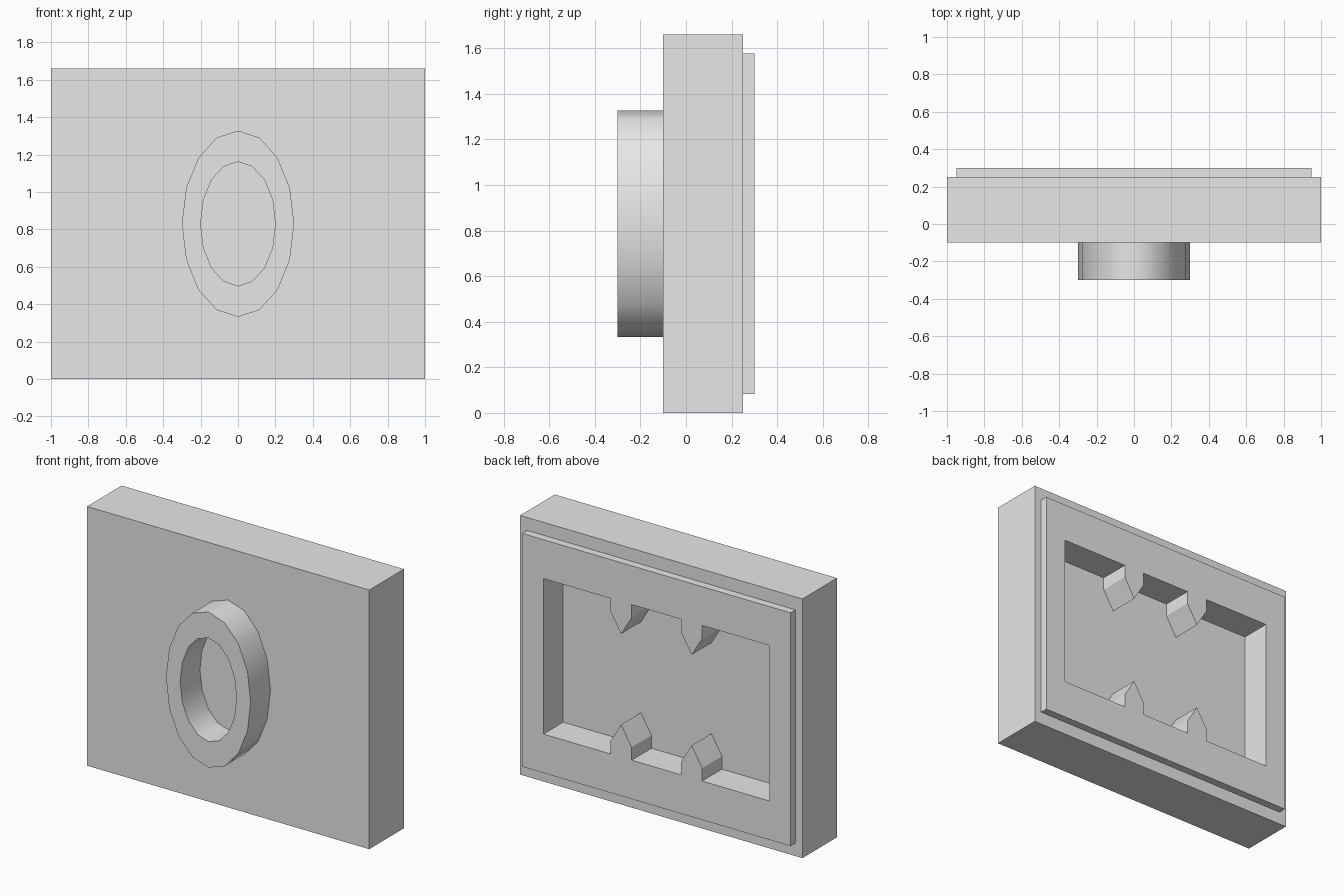
import bpy, bmesh, math

if "Cube" in bpy.data.objects:
    bpy.data.objects.remove(bpy.data.objects["Cube"])

H = 1.66           # total height
CZ = H / 2         # centre height

grey = bpy.data.materials.new("grey")
grey.diffuse_color = (0.8, 0.8, 0.8, 1)
grey.use_nodes = True
grey.node_tree.nodes["Principled BSDF"].inputs["Base Color"].default_value = grey.diffuse_color


def finish(name, bm):
    bmesh.ops.recalc_face_normals(bm, faces=bm.faces)
    mesh = bpy.data.meshes.new(name)
    bm.to_mesh(mesh)
    bm.free()
    mesh.materials.append(grey)
    obj = bpy.data.objects.new(name, mesh)
    bpy.context.collection.objects.link(obj)
    return obj


def prism(name, outline, y0, y1):
    """Extrude an (x, z) outline from y0 to y1."""
    bm = bmesh.new()
    face = bm.faces.new([bm.verts.new((x, y0, z)) for x, z in outline])
    ext = bmesh.ops.extrude_face_region(bm, geom=[face], use_keep_orig=True)
    verts = [g for g in ext["geom"] if isinstance(g, bmesh.types.BMVert)]
    bmesh.ops.translate(bm, verts=verts, vec=(0, y1 - y0, 0))
    return finish(name, bm)


def rect(hx, hz):
    return [(-hx, CZ - hz), (hx, CZ - hz), (hx, CZ + hz), (-hx, CZ + hz)]


# Main slab and the thin raised plate on its back
slab = prism("slab", rect(1, CZ), -0.1, 0.25)
back_plate = prism("back_plate", rect(0.95, 0.9 * CZ), 0.25, 0.3)

# Pocket outline: a rectangle with two pointed teeth left standing on each long edge
hz = 0.6 * CZ
edge = [(-0.8, -hz)]
for cx in (-0.25, 0.25):
    edge += [(cx - 0.075, -hz), (cx - 0.075, -hz + 0.1 * CZ), (cx, -hz + 0.25 * CZ),
             (cx + 0.075, -hz + 0.1 * CZ), (cx + 0.075, -hz)]
edge.append((0.8, -hz))
pocket = [(x, CZ + z) for x, z in edge] + [(-x, CZ - z) for x, z in edge]
cutter = prism("pocket_cutter", pocket, 0.1, 0.4)
cutter.hide_render = True
cutter.display_type = 'WIRE'

for obj in (slab, back_plate):
    mod = obj.modifiers.new("pocket", 'BOOLEAN')
    mod.operation = 'DIFFERENCE'
    mod.solver = 'EXACT'
    mod.object = cutter

# Oval ring on the front, 16 sides
N = 16
bm = bmesh.new()
loops = []
for r, y in ((0.3, -0.1), (0.3, -0.3), (0.2, -0.3), (0.2, -0.1)):
    loops.append([bm.verts.new((r * math.sin(2 * math.pi * i / N), y,
                                CZ + r * H * math.cos(2 * math.pi * i / N)))
                  for i in range(N)])
for k in range(4):
    a, b = loops[k], loops[(k + 1) % 4]
    for i in range(N):
        j = (i + 1) % N
        bm.faces.new((a[i], a[j], b[j], b[i]))
ring = finish("front_ring", bm)
bpy.context.view_layer.objects.active = ring
ring.select_set(True)
bpy.ops.object.shade_smooth_by_angle(angle=math.radians(40))
